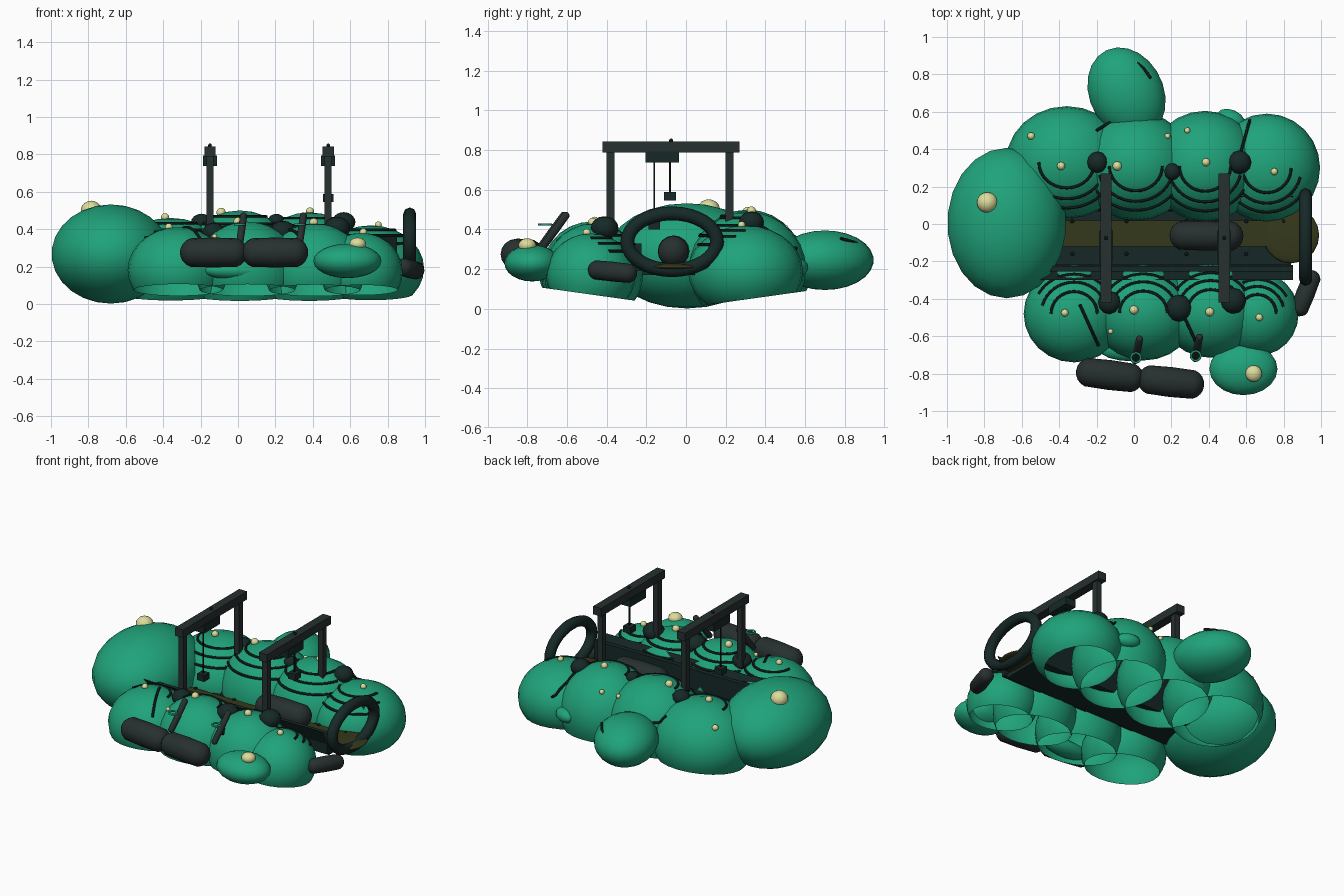
import bpy, bmesh, math
from mathutils import Vector, Matrix

if "Cube" in bpy.data.objects:
    bpy.data.objects.remove(bpy.data.objects["Cube"])

def material(name, rgb):
    m = bpy.data.materials.new(name)
    m.diffuse_color = (*rgb, 1)
    m.use_nodes = True
    m.node_tree.nodes["Principled BSDF"].inputs["Base Color"].default_value = m.diffuse_color
    return m

GREEN = material("green", (0.014, 0.365, 0.195))
DARK = material("dark", (0.008, 0.022, 0.02))
IRON = material("iron", (0.02, 0.03, 0.029))
OLIVE = material("olive", (0.036, 0.04, 0.011))
CREAM = material("cream", (0.72, 0.72, 0.33))
BLACK = material("black", (0.004, 0.009, 0.008))

def finish(name, bm, mat, smooth=True):
    me = bpy.data.meshes.new(name)
    bm.to_mesh(me)
    bm.free()
    for p in me.polygons:
        p.use_smooth = smooth
    me.materials.append(mat)
    ob = bpy.data.objects.new(name, me)
    bpy.context.collection.objects.link(ob)
    return ob

def ball(name, c, r, mat, seg=20, turn=0, cut=0):
    bm = bmesh.new()
    bmesh.ops.create_uvsphere(bm, u_segments=seg, v_segments=max(8, seg * 3 // 5), radius=1)
    bm.transform(Matrix.Translation(c) @ Matrix.Rotation(math.radians(turn), 4, 'Z')
                 @ Matrix.Diagonal((*r, 1)))
    if cut:  # open underside, sloping up away from the middle
        bmesh.ops.bisect_plane(bm, geom=bm.verts[:] + bm.edges[:] + bm.faces[:],
                               plane_co=(0, 0, 0.005), plane_no=(0, -0.14 * cut, 1), clear_inner=True)
    return finish(name, bm, mat)

def box(name, c, s, mat):
    bm = bmesh.new()
    bmesh.ops.create_cube(bm, size=1)
    bm.transform(Matrix.Translation(c) @ Matrix.Diagonal((*s, 1)))
    return finish(name, bm, mat, False)

def panel(name, pts, mat):
    bm = bmesh.new()
    bm.faces.new([bm.verts.new(p) for p in pts])
    return finish(name, bm, mat, False)

def capsule(name, a, b, r, mat):
    a, b = Vector(a), Vector(b)
    bm = bmesh.new()
    bmesh.ops.create_uvsphere(bm, u_segments=16, v_segments=10, radius=r)
    half = (b - a).length / 2 - r
    for v in bm.verts:
        if abs(v.co.z) < 1e-4:
            continue
        v.co.z += half if v.co.z > 0 else -half
    bm.transform(Matrix.Translation((a + b) / 2) @ (b - a).to_track_quat('Z', 'Y').to_matrix().to_4x4())
    return finish(name, bm, mat)

def tube(name, pts, r, mat, closed=False):
    cu = bpy.data.curves.new(name, 'CURVE')
    cu.dimensions = '3D'
    cu.bevel_depth, cu.bevel_resolution, cu.use_fill_caps = r, 2, True
    sp = cu.splines.new('POLY')
    sp.points.add(len(pts) - 1)
    for q, p in zip(sp.points, pts):
        q.co = (*p, 1)
    sp.use_cyclic_u = closed
    cu.materials.append(mat)
    ob = bpy.data.objects.new(name, cu)
    bpy.context.collection.objects.link(ob)
    return ob

# Two rows of overlapping open shells: centre, radii, side
SHELLS = [((-.36, .33, .19), (.325, .30, .27), 1), ((.01, .31, .20), (.31, .29, .30), 1),
          ((.38, .31, .20), (.30, .295, .29), 1), ((.71, .30, .19), (.285, .29, .23), 1),
          ((-.32, -.48, .18), (.27, .26, .23), -1), ((.05, -.475, .18), (.28, .255, .26), -1),
          ((.41, -.465, .18), (.27, .25, .25), -1), ((.66, -.48, .17), (.22, .225, .21), -1)]

def surface_z(x, y):
    best = .3
    for c, r, _ in SHELLS:
        d = 1 - ((x - c[0]) / r[0]) ** 2 - ((y - c[1]) / r[1]) ** 2
        if d > 0:
            best = max(best, c[2] + r[2] * math.sqrt(d))
    return best

for i, (c, r, side) in enumerate(SHELLS):
    ball(f"shell_{i}", c, r, GREEN, 24, 0, side)
    # half-sunk ribs around the flank that faces the central trough
    for k, (lift, spread) in enumerate([(.58, 60), (.76, 75), (.89, 90)]):
        w = math.sqrt(1 - lift * lift)
        pts = []
        for j in range(17):
            a = math.radians(90 * side + 180 - spread + 2 * spread * j / 16)
            pts.append((c[0] + r[0] * w * math.cos(a), c[1] + r[1] * w * math.sin(a), c[2] + r[2] * lift))
        tube(f"rib_{i}_{k}", pts, .008, BLACK)

# Large and small side bladders
ball("nose_bladder", (-.68, .005, .267), (.32, .405, .265), GREEN, 22)
ball("rear_bladder", (-.04, .70, .245), (.20, .255, .15), GREEN, 22, 25)
ball("front_bladder", (.585, -.775, .23), (.182, .14, .092), GREEN, 20)
ball("under_bladder", (-.01, -.67, .18), (.18, .065, .05), GREEN, 16)
ball("rear_fin", (.52, .56, .21), (.08, .05, .045), GREEN, 12, -25)
tube("rear_seam", [(-.06, .90, .30), (0, .875, .325), (.05, .835, .34), (.09, .78, .355)], .008, BLACK)

# Central trough: floor, walls, plank and end disc
box("trough_floor", (.17, -.075, .185), (1.34, .29, .03), DARK)
panel("front_wall", [(-.5, -.22, .18), (.85, -.22, .18), (.85, -.30, .36), (-.5, -.30, .36)], DARK)
panel("rear_wall", [(-.5, .07, .18), (.85, .07, .18), (.85, .15, .36), (-.5, .15, .36)], DARK)
box("front_sill", (.17, -.24, .26), (1.36, .03, .14), DARK)
box("plank", (.21, -.05, .205), (1.2, .14, .03), OLIVE)
ball("end_disc", (.84, -.06, .212), (.15, .15, .018), OLIVE, 20)
for x in (-.33, -.04, .28, .6, .8):
    for y, z in ((-.16, .20), (.015, .223)):
        ball("bolt", (x, y, z), (.011, .011, .008), BLACK, 8)

# Fuel tanks, centre tank and small tail tank
capsule("front_tank_left", (-.31, -.785, .275), (.05, -.83, .275), .08, IRON)
capsule("front_tank_right", (.02, -.825, .275), (.375, -.865, .275), .08, IRON)
capsule("centre_tank", (.19, -.06, .29), (.585, -.065, .29), .08, IRON)
capsule("tail_tank", (.965, -.25, .175), (.87, -.49, .20), .05, IRON)

# Tank hangers and eyelets
for x, y in ((.01, -.74), (.33, -.73)):
    capsule("hanger", (x - .005, y, .30), (x + .022, y + .135, .485), .02, IRON)
    ring = [(x + .026 * math.cos(a * math.pi / 6), y + .025 + .026 * math.sin(a * math.pi / 6), .425)
            for a in range(12)]
    tube("eyelet", ring, .006, GREEN, True)

# Tail hoop
hoop = [(.918, -.07 + .226 * math.cos(t * math.pi / 16), .338 + .143 * math.sin(t * math.pi / 16))
        for t in range(32)]
tube("tail_hoop", hoop, .035, DARK, True)

# Two gantries with hoists
for x, y, low in ((-.15, -.16, .42), (.482, -.08, .567)):
    for py in (-.38, .22):
        box("gantry_post", (x, py, .58), (.038, .04, .44), IRON)
    box("gantry_beam", (x, -.075, .815), (.06, .69, .055), IRON)
    box("hoist", (x, -.12, .765), (.075, .17, .055), DARK)
    tube("hoist_cable", [(x, y, .79), (x, y, low)], .005, BLACK)
    box("hoist_weight", (x, y, low), (.055, .06, .042), DARK)
    ball("beam_knob", (x, -.075, .846), (.01, .01, .012), BLACK, 8)

# Dark valve balls on the shells
for x, y, r in ((-.13, -.42, .062), (.24, -.45, .072), (.53, -.41, .07),
                (-.195, .33, .057), (.565, .33, .063), (.205, .28, .045)):
    ball("valve", (x, y, surface_z(x, y) + .01), (r, r, r * .85), DARK, 12)

# Cream lamps
for x, y, r in ((-.55, .47, .02), (-.39, .31, .022), (-.09, .31, .025), (.18, .47, .015),
                (.285, .5, .016), (.385, .33, .022), (.75, .28, .019), (-.37, -.475, .02),
                (0, -.46, .024), (-.125, -.575, .014), (.405, -.47, .024), (.67, -.5, .02)):
    ball("lamp", (x, y, surface_z(x, y) + .005), (r, r, r), CREAM, 12)
ball("nose_lamp", (-.785, .115, .50), (.056, .056, .052), CREAM, 16)
ball("front_lamp", (.64, -.80, .32), (.045, .045, .035), CREAM, 16)

# Loose cords lying on the shells
for a, b in (((-.29, -.43), (-.19, -.65)), ((.27, -.5), (.34, -.65)),
             ((.57, .38), (.62, .56)), ((-.2, .5), (-.1, .56))):
    pts = []
    for j in range(7):
        x, y = (a[0] + (b[0] - a[0]) * j / 6, a[1] + (b[1] - a[1]) * j / 6)
        pts.append((x, y, surface_z(x, y) + .004))
    tube("cord", pts, .008, BLACK)
